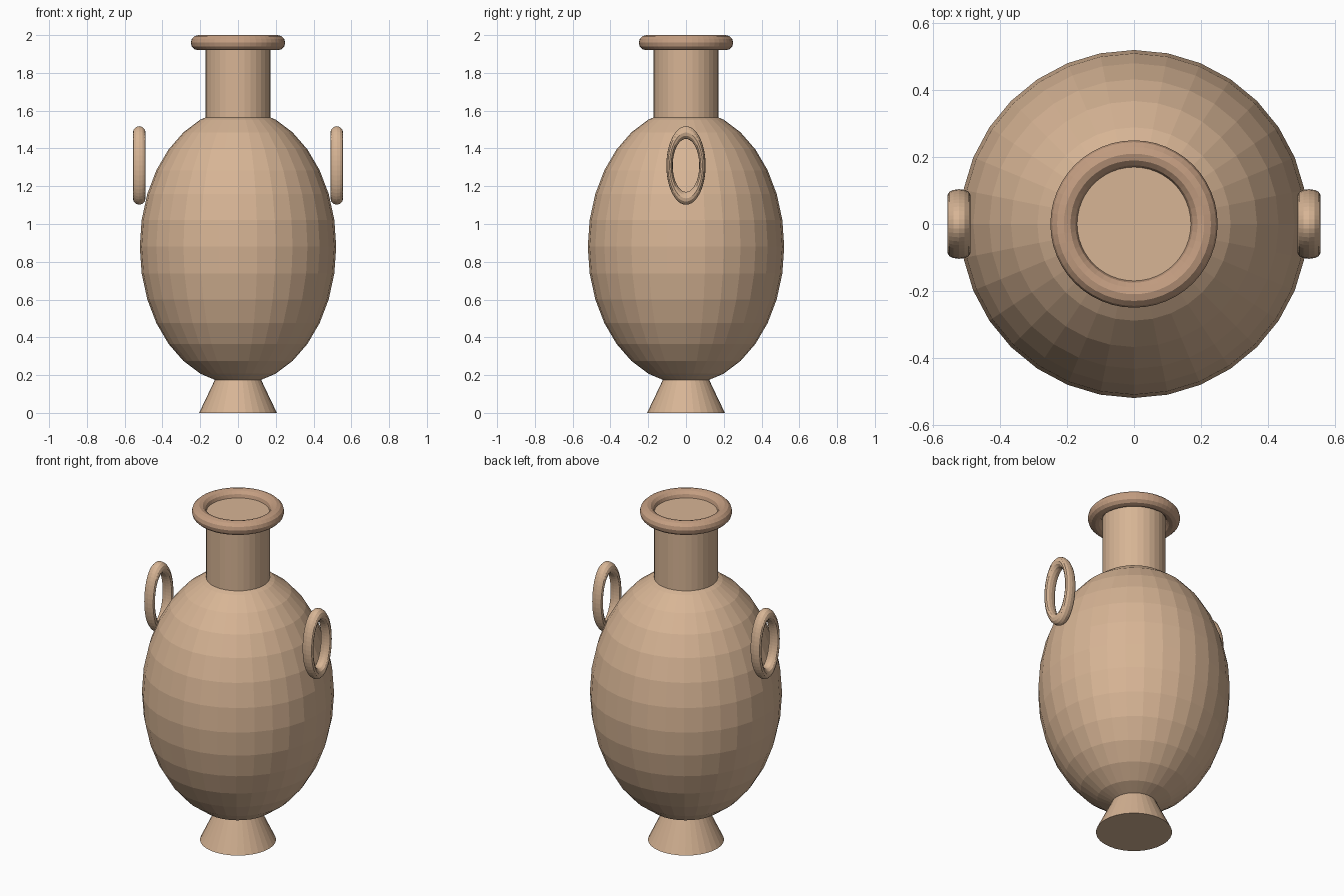
import bpy
from math import pi

if "Cube" in bpy.data.objects:
    bpy.data.objects.remove(bpy.data.objects["Cube"])


def material(name, color):
    mat = bpy.data.materials.new(name)
    mat.diffuse_color = (*color, 1)
    mat.use_nodes = True
    mat.node_tree.nodes["Principled BSDF"].inputs["Base Color"].default_value = mat.diffuse_color
    return mat


clay = material("clay", (0.68, 0.46, 0.30))
rim_clay = material("rim_clay", (0.55, 0.34, 0.22))


def finish(name, mat):
    obj = bpy.context.object
    obj.name = name
    obj.data.materials.append(mat)
    return obj


def cone(name, r_bottom, r_top, z0, z1):
    bpy.ops.mesh.primitive_cone_add(vertices=32, radius1=r_bottom, radius2=r_top,
                                    depth=z1 - z0, location=(0, 0, (z0 + z1) / 2))
    return finish(name, clay)


def ring(name, major, minor, location, mat, rotation=(0, 0, 0)):
    bpy.ops.mesh.primitive_torus_add(major_radius=major, minor_radius=minor,
                                     major_segments=48, minor_segments=12,
                                     location=location, rotation=rotation)
    return finish(name, mat)


# Egg-shaped body
bpy.ops.mesh.primitive_uv_sphere_add(segments=32, ring_count=16, radius=0.52,
                                     location=(0, 0, 0.88))
body = finish("body", clay)
body.scale.z = 1.4

# Flared foot and straight, closed neck
cone("foot", 0.206, 0.12, 0, 0.18)
cone("neck", 0.172, 0.172, 1.54, 1.96)

# Rolled lip
ring("lip", 0.21, 0.04, (0, 0, 1.96), rim_clay)

# Upright oval ring handles on both sides
for side, x in (("left", -0.523), ("right", 0.523)):
    handle = ring(side + "_handle", 0.174, 0.034, (x, 0, 1.31), clay, (0, pi / 2, 0))
    handle.scale.y = 0.5
